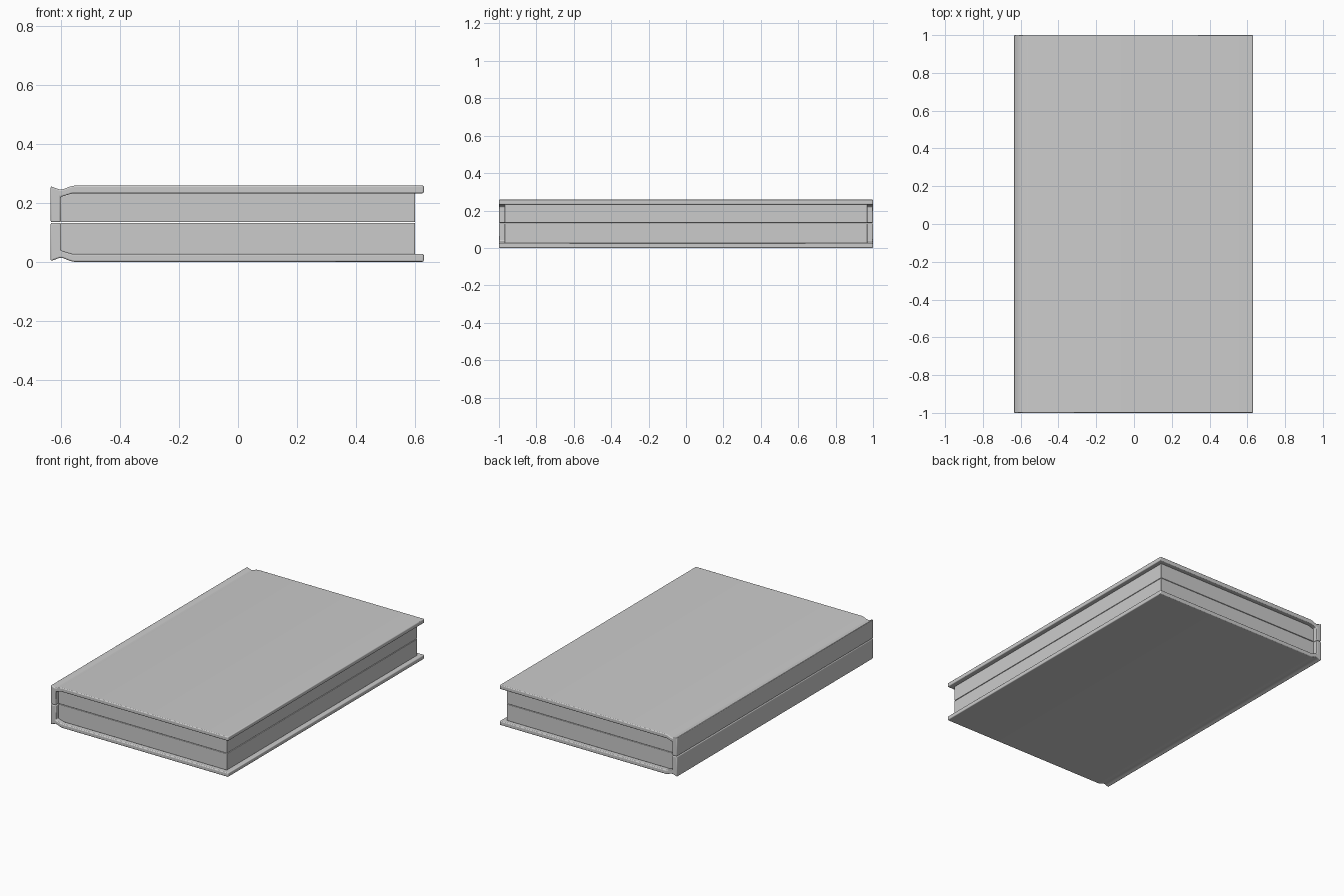
import bpy
import bmesh

old = bpy.data.objects.get("Cube")
if old:
    bpy.data.objects.remove(old, do_unlink=True)

HEIGHT = 0.258

grey = bpy.data.materials.new("plain grey")
grey.use_nodes = True
grey.diffuse_color = (0.6, 0.6, 0.6, 1)
grey.node_tree.nodes["Principled BSDF"].inputs["Base Color"].default_value = (0.6, 0.6, 0.6, 1)


def extrude_profile(name, points, half_depth, bevel, flip):
    """Extrude an x/z outline along y; flip turns it over for the upper half."""
    bm = bmesh.new()
    outline = [bm.verts.new((x, -half_depth, HEIGHT - z if flip else z)) for x, z in points]
    face = bm.faces.new(outline)
    result = bmesh.ops.extrude_face_region(bm, geom=[face])
    moved = [v for v in result["geom"] if isinstance(v, bmesh.types.BMVert)]
    bmesh.ops.translate(bm, verts=moved, vec=(0, 2 * half_depth, 0))
    bmesh.ops.recalc_face_normals(bm, faces=bm.faces)
    mesh = bpy.data.meshes.new(name)
    bm.to_mesh(mesh)
    bm.free()
    mesh.materials.append(grey)
    obj = bpy.data.objects.new(name, mesh)
    bpy.context.collection.objects.link(obj)
    # Soft rounded rims
    mod = obj.modifiers.new("rounded_edges", "BEVEL")
    mod.width = bevel
    mod.segments = 3
    mod.limit_method = "ANGLE"
    mod.angle_limit = 0.6
    bpy.ops.object.select_all(action="DESELECT")
    obj.select_set(True)
    bpy.context.view_layer.objects.active = obj
    bpy.ops.object.shade_smooth_by_angle(angle=0.6)


# Each half is a cover with its share of the spine, and a page block
for half, flip, seam in (("lower", False, 0.132), ("upper", True, 0.124)):
    cover = [(-0.635, 0.002), (-0.622, 0.007), (-0.605, 0.013), (-0.592, 0.012),
             (-0.57, 0.003), (-0.555, 0), (0.63, 0), (0.63, 0.026),
             (-0.56, 0.026), (-0.601, 0.038), (-0.601, seam), (-0.635, seam)]
    pages = [(-0.602, 0.037), (-0.56, 0.025), (0.6, 0.025), (0.6, seam), (-0.602, seam)]
    extrude_profile(half + "_cover", cover, 1.0, 0.005, flip)
    extrude_profile(half + "_pages", pages, 0.97, 0.003, flip)
